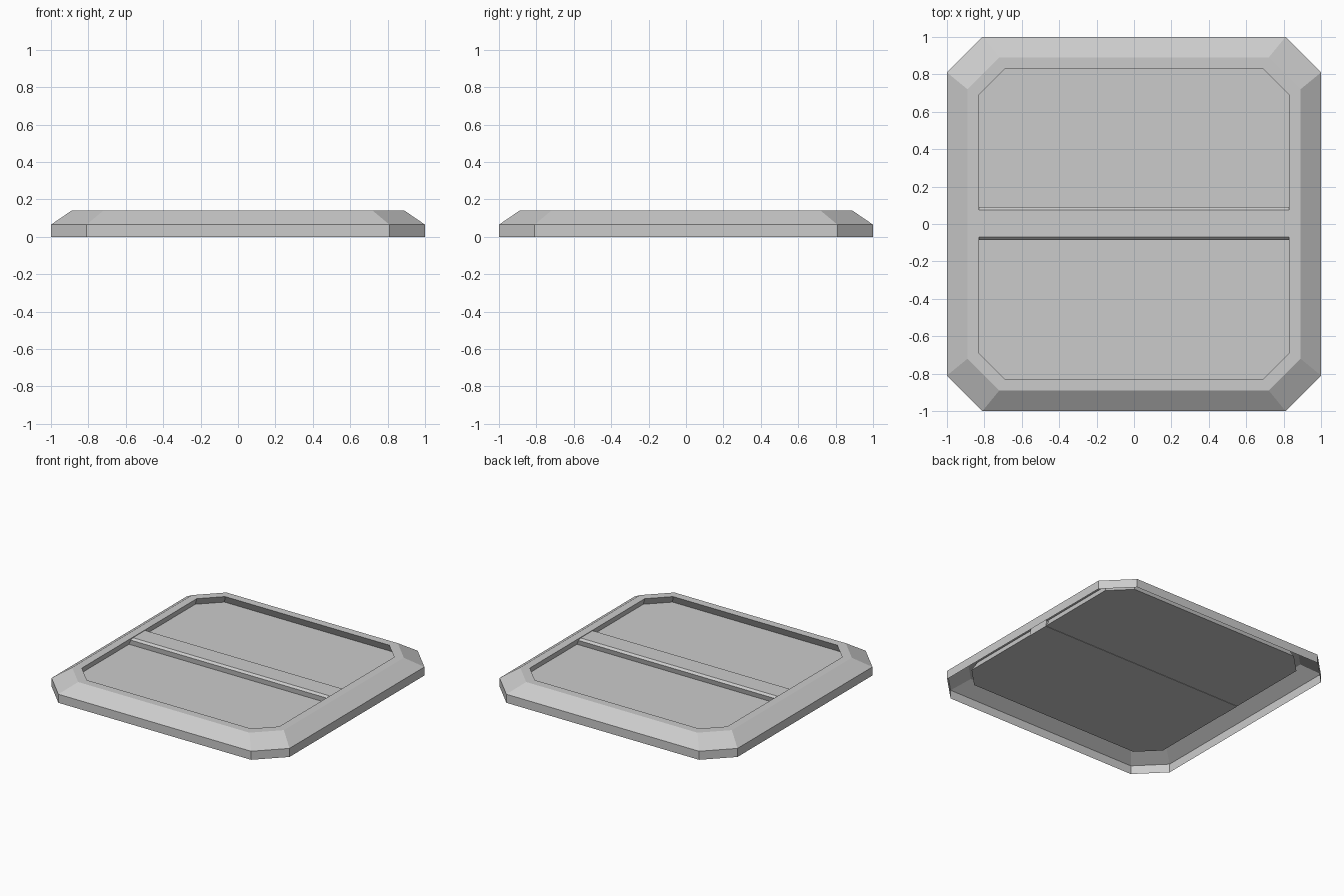
import bpy, bmesh

if "Cube" in bpy.data.objects:
    bpy.data.objects.remove(bpy.data.objects["Cube"])


def octagon(bm, half, flat, z):
    """Square ring with cut corners: half width and half length of the flat side."""
    pts = [(half, -flat), (half, flat), (flat, half), (-flat, half),
           (-half, flat), (-half, -flat), (-flat, -half), (flat, -half)]
    return [bm.verts.new((x, y, z)) for x, y in pts]


def bridge(bm, a, b):
    n = len(a)
    for i in range(n):
        bm.faces.new((a[i], a[(i + 1) % n], b[(i + 1) % n], b[i]))


def finish(bm, name):
    mesh = bpy.data.meshes.new(name)
    bm.to_mesh(mesh)
    bm.free()
    obj = bpy.data.objects.new(name, mesh)
    bpy.context.collection.objects.link(obj)
    return obj


# Frame: open-bottomed shell, vertical rim, bevel, flat lip, undercut inner wall
PANEL_Z = 0.08
bm = bmesh.new()
profile = [(1.0, 0.81, 0.0), (1.0, 0.81, 0.065), (0.89, 0.72, 0.14),
           (0.83, 0.69, 0.14), (0.86, 0.715, PANEL_Z)]
rings = [octagon(bm, *p) for p in profile]
for a, b in zip(rings, rings[1:]):
    bridge(bm, a, b)
finish(bm, "frame")

# Recessed panel
bm = bmesh.new()
bm.faces.new(octagon(bm, 0.86, 0.715, PANEL_Z))
finish(bm, "panel")

# Chamfered bar across the middle
bm = bmesh.new()
section = [(-0.08, PANEL_Z - 0.002), (0.08, PANEL_Z - 0.002), (0.09, 0.118),
           (0.075, 0.133), (-0.07, 0.133), (-0.085, 0.118)]
ends = [[bm.verts.new((x, y, z)) for y, z in section] for x in (0.86, -0.86)]
bridge(bm, *ends)
for end in ends:
    bm.faces.new(end)
bmesh.ops.recalc_face_normals(bm, faces=bm.faces)
finish(bm, "cross_bar")
